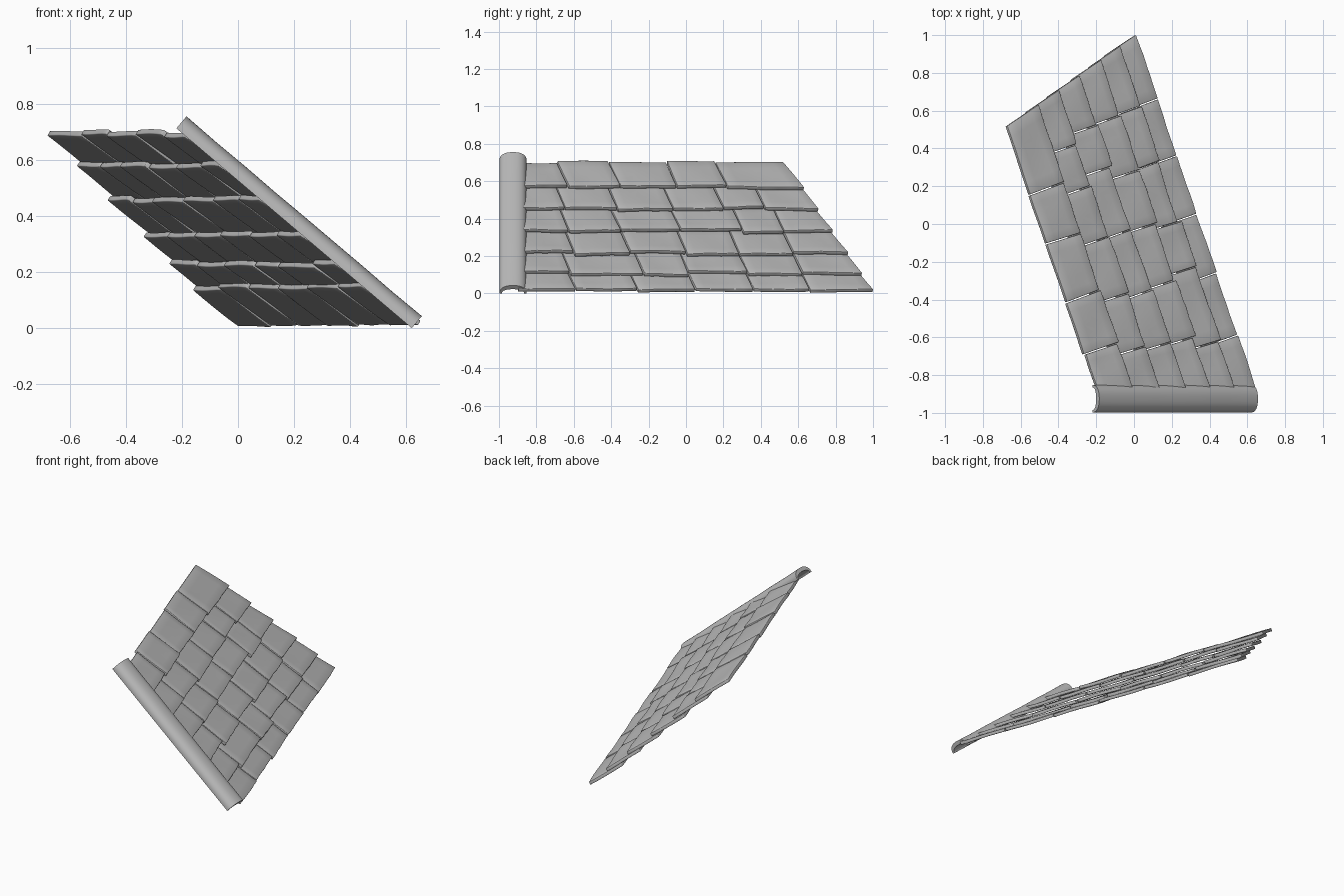
import bpy, bmesh, math, random
from mathutils import Vector

random.seed(4)
if "Cube" in bpy.data.objects:
    bpy.data.objects.remove(bpy.data.objects["Cube"], do_unlink=True)

stone = bpy.data.materials.new("roof_grey")
stone.use_nodes = True
GREY = (0.5, 0.5, 0.5, 1)
stone.diffuse_color = GREY
stone.node_tree.nodes["Principled BSDF"].inputs["Base Color"].default_value = GREY

# Roof plane: along the eave, up the slope, outward
CORNER = Vector((0.63, -0.85, 0.0))
ALONG = Vector((-0.322, 0.947, 0)).normalized()
UP = Vector((-0.704, -0.239, 0.669)).normalized()
OUT = ALONG.cross(UP)


def finish(bm, name, angle=35):
    mesh = bpy.data.meshes.new(name)
    bm.to_mesh(mesh)
    bm.free()
    mesh.materials.append(stone)
    obj = bpy.data.objects.new(name, mesh)
    bpy.context.collection.objects.link(obj)
    bpy.ops.object.select_all(action='DESELECT')
    obj.select_set(True)
    bpy.context.view_layer.objects.active = obj
    bpy.ops.object.shade_smooth_by_angle(angle=math.radians(angle))
    return obj


def along_from_y(y, t):
    return (y + 0.85 + 0.239 * t) / 0.947


def front_hip(t):
    return along_from_y(-0.9, t)


def back_hip(t):
    return 1.954 - 0.226 * t


# One worn slab, tilted so that its lower end rests on the row below
def add_tile(bm, left, right, low, high, lift):
    nx, ny = 6, 4
    wave = random.uniform(0, 6)
    skew = random.uniform(-0.008, 0.008)
    grid = []
    for j in range(ny + 1):
        f = j / ny
        line = []
        for i in range(nx + 1):
            g = i / nx
            t = low + (high - low) * f
            if j == 0:
                t += random.uniform(0, 0.004) + skew * (g - 0.5) + 0.004
            a, b = left(t), right(t)
            s = a + (b - a) * g
            n = 0.023 - 0.03 * f + lift + 0.002 * math.sin(wave + 5 * g + 3 * f)
            line.append(bm.verts.new(CORNER + ALONG * s + UP * t + OUT * n))
        grid.append(line)
    for j in range(ny):
        for i in range(nx):
            bm.faces.new((grid[j][i], grid[j][i + 1], grid[j + 1][i + 1], grid[j + 1][i]))


def seam(s, gap, lean):
    return lambda t: s + gap + lean * t


# Rows: lower edge, upper edge, seam positions
rows = [
    (0.00, 0.245, (-0.59, -0.26, 0.05, 0.36, 0.66)),
    (0.135, 0.37, (-0.62, -0.23, 0.01, 0.33, 0.62)),
    (0.30, 0.52, (-0.60, -0.30, 0.00, 0.28, 0.57)),
    (0.475, 0.71, (-0.63, -0.35, -0.03, 0.30, 0.52)),
    (0.65, 0.89, (-0.65, -0.37, -0.07, 0.20, 0.42)),
    (0.82, 1.06, (-0.63, -0.35, -0.05, 0.22)),
]
for k, (low, high, ys) in enumerate(rows):
    bm = bmesh.new()
    seams = [along_from_y(y, low) for y in ys]
    leans = [random.uniform(-0.03, 0.03) for _ in ys]
    for i in range(len(ys) + 1):
        left = front_hip if i == 0 else seam(seams[i - 1] - leans[i - 1] * low, 0.003, leans[i - 1])
        right = back_hip if i == len(ys) else seam(seams[i] - leans[i] * low, -0.003, leans[i])
        drop = random.uniform(0, 0.01) if k == 0 else random.uniform(-0.014, 0.014)
        if i == len(ys):
            drop = 0
        add_tile(bm, left, right, low + drop, high + random.uniform(-0.012, 0.006),
                 random.uniform(0, 0.004))
    row = finish(bm, f"tile_row_{k + 1}")
    shell = row.modifiers.new("thickness", 'SOLIDIFY')
    shell.thickness = 0.02
    shell.offset = -1
    edge = row.modifiers.new("worn_edges", 'BEVEL')
    edge.width = 0.003
    edge.segments = 2
    edge.limit_method = 'ANGLE'
    edge.angle_limit = math.radians(50)

# Hollow rounded cap over the front hip
start = Vector((0.62, -0.925, 0.0))
end = Vector((-0.22, -0.925, 0.713))
axis = (end - start).normalized()
rise = Vector((-axis.z, 0, axis.x)) * -1
side = Vector((0, 1, 0))


def arch(width, height, steps):
    for i in range(steps + 1):
        a = math.pi * i / steps
        c, s = math.cos(a), math.sin(a)
        yield width * math.copysign(abs(c) ** 0.85, c), height * abs(s) ** 0.85


profile = list(arch(0.0725, 0.056, 20)) + list(arch(0.06, 0.03, 20))[::-1]
bm = bmesh.new()
rings = []
SPANS = 8
for k in range(SPANS + 1):
    centre = start.lerp(end, k / SPANS)
    wobble = 1 if k in (0, SPANS) else random.uniform(0.97, 1.0)
    rings.append([bm.verts.new(centre + side * y + rise * h * wobble) for y, h in profile])
count = len(profile)
for a, b in zip(rings, rings[1:]):
    for i in range(count):
        j = (i + 1) % count
        bm.faces.new((a[i], a[j], b[j], b[i]))
# Close the arch ends with strips between the outer and inner curves
for ring in (rings[0], rings[-1]):
    for i in range(count // 2 - 1):
        bm.faces.new((ring[i], ring[i + 1], ring[count - 2 - i], ring[count - 1 - i]))
bmesh.ops.recalc_face_normals(bm, faces=bm.faces)
finish(bm, "hip_cap", 40)
